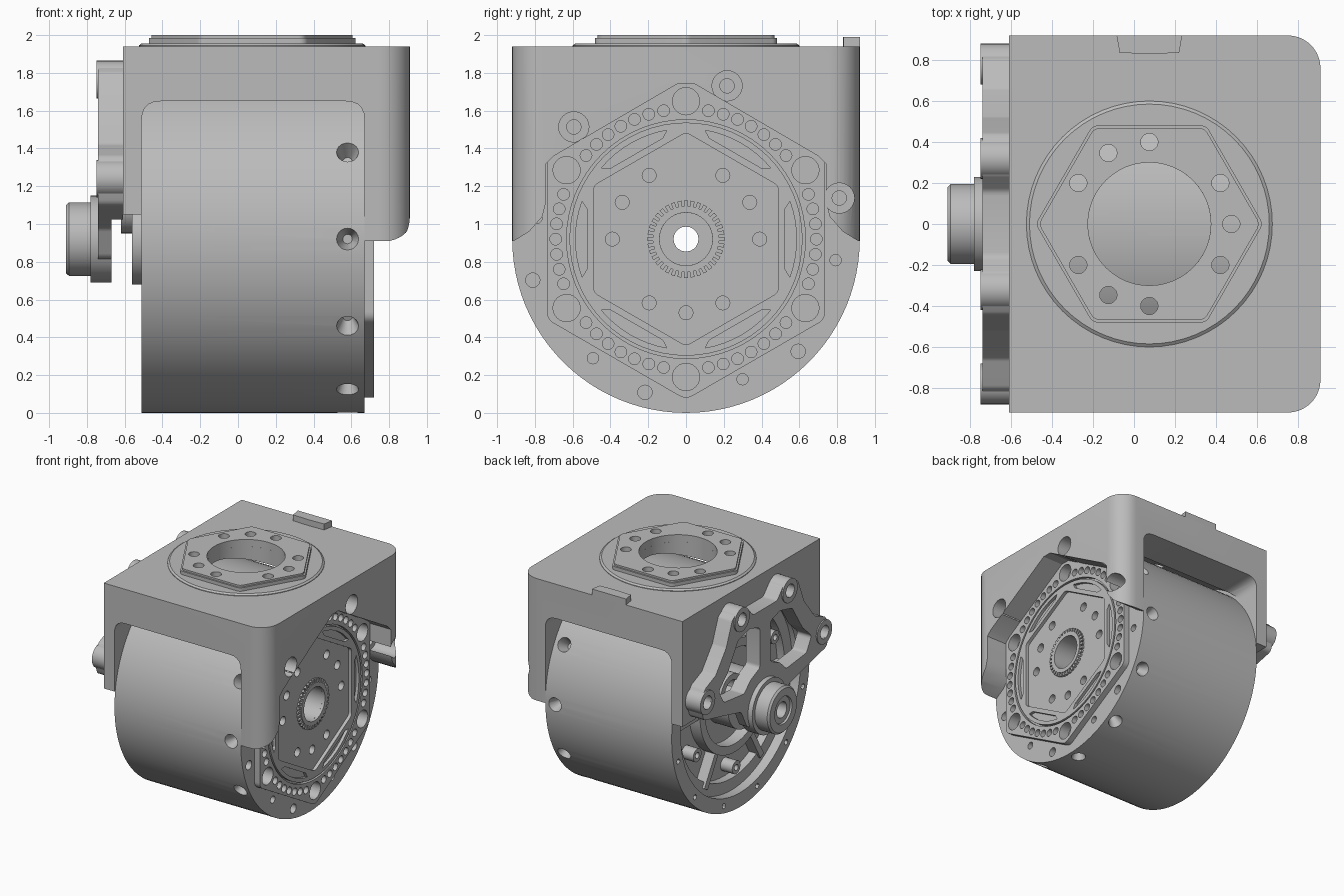
import bpy, bmesh, math
from mathutils import Matrix, Vector

old = bpy.data.objects.get("Cube")
if old:
    bpy.data.objects.remove(old, do_unlink=True)

grey = bpy.data.materials.new("machined_grey")
grey.use_nodes = True
COLOR = (0.5, 0.5, 0.5, 1)
grey.diffuse_color = COLOR
grey.node_tree.nodes["Principled BSDF"].inputs["Base Color"].default_value = COLOR

CZ = 0.92          # height of the main axis
TX = 0.075         # x of the top flange axis


def place(axis, u, v, w):
    return {"X": (w, u, v), "Y": (u, w, v), "Z": (u, v, w)}[axis]


def finish(name, bm):
    bmesh.ops.recalc_face_normals(bm, faces=bm.faces)
    mesh = bpy.data.meshes.new(name)
    bm.to_mesh(mesh)
    bm.free()
    mesh.materials.append(grey)
    ob = bpy.data.objects.new(name, mesh)
    bpy.context.collection.objects.link(ob)
    return ob


def circle(u, v, r, n=20):
    return [(u + r * math.cos(2 * math.pi * i / n), v + r * math.sin(2 * math.pi * i / n)) for i in range(n)]


def polar(r, deg, u=0, v=CZ):
    a = math.radians(deg)
    return u + r * math.cos(a), v + r * math.sin(a)


def rounded(pts, r, n=5):
    """Round the corners of a polygon."""
    out = []
    for i, p in enumerate(pts):
        p, a, b = Vector(p), Vector(pts[i - 1]), Vector(pts[(i + 1) % len(pts)])
        da, db = (a - p).normalized(), (b - p).normalized()
        t = min(r / math.tan(da.angle(db) / 2), (a - p).length * .45, (b - p).length * .45)
        s, e = p + da * t, p + db * t
        for k in range(n + 1):
            f = k / n
            out.append(tuple(s * (1 - f) ** 2 + p * 2 * f * (1 - f) + e * f * f))
    return out


def prism(name, loops, a, b, axis="X"):
    bm = bmesh.new()
    for loop in loops:
        lo = [bm.verts.new(place(axis, u, v, a)) for u, v in loop]
        hi = [bm.verts.new(place(axis, u, v, b)) for u, v in loop]
        bm.faces.new(lo)
        bm.faces.new(hi)
        for i in range(len(loop)):
            bm.faces.new((lo[i - 1], lo[i], hi[i], hi[i - 1]))
    return finish(name, bm)


def lathe(name, profile, axis="X", u=0, v=CZ, n=64):
    """Spin a closed (radius, height) profile into a ring."""
    bm = bmesh.new()
    rings = [[bm.verts.new(place(axis, *polar(r, 360 * i / n, u, v), w)) for r, w in profile] for i in range(n)]
    for i in range(n):
        for j in range(len(profile)):
            bm.faces.new((rings[i - 1][j - 1], rings[i - 1][j], rings[i][j], rings[i][j - 1]))
    return finish(name, bm)


def band(name, ri, ro, a, b, **kw):
    return lathe(name, [(ri, a), (ro, a), (ro, b), (ri, b)], **kw)


def cut(ob, cutter, keep=False):
    mod = ob.modifiers.new("cut", "BOOLEAN")
    mod.object, mod.operation, mod.solver = cutter, "DIFFERENCE", "EXACT"
    bpy.context.view_layer.objects.active = ob
    bpy.ops.object.modifier_apply(modifier=mod.name)
    if not keep:
        bpy.data.objects.remove(cutter, do_unlink=True)


def mirror(pts):
    return pts + [(-u, v) for u, v in reversed(pts)]


def hexagon(r, start, u=0, v=CZ, soft=.05):
    return rounded([polar(r, start + 60 * k, u, v) for k in range(6)], soft)


# Drum body with an open recess on one end and a bore
body = prism("drum_body", [circle(0, CZ, .92, 96)], -.51, .67)
cut(body, prism("c", [circle(0, CZ, .8, 64)], -.7, -.36))
cut(body, prism("c", [circle(0, CZ, .14, 40)], -1, 1))
bolts = [circle(*polar(.84, 15 + 60 * k), .038) for k in range(6)]
bolts += [circle(*polar(.8, 60 * k - 8), .03) for k in range(6)]
cut(body, prism("c", bolts, .6, .8))
cut(body, prism("c", [circle(*polar(.86, 15 + 30 * k), .022, 12) for k in range(12)], -.6, -.46))
bm = bmesh.new()
for k in range(12):  # countersunk radial screw holes
    turn = Matrix.Translation((.58, 0, CZ)) @ Matrix.Rotation(math.radians(30 * k), 4, "X")
    bmesh.ops.create_cone(bm, cap_ends=True, segments=20, radius1=.025, radius2=.065, depth=.12,
                          matrix=turn @ Matrix.Translation((0, 0, .88)))
cut(body, finish("c", bm))

# Hexagonal output plate with its hole pattern
plate = prism("output_plate", [hexagon(.85, 90, soft=.07)], .67, .72)
rim_holes = [circle(*polar(.73, 30 + 60 * k), .072, 24) for k in range(6)]
rim_holes += [circle(*polar(.69, 60 * k + 6.7 * j), .031, 14) for k in range(6) for j in range(-3, 4)]
slots = []
for k in range(6):
    arc = [polar(.585, 60 * k + d) for d in range(-20, 21, 5)]
    slots.append(arc + [polar(.525 / math.cos(math.radians(d)), 60 * k + d) for d in (17, 0, -17)])
face_holes = [circle(*polar(.39, d), .037, 16) for d in (0, 30, 60, 120, 150, 180, 240, 270, 300)]
cut(plate, prism("c", [hexagon(.565, 90)], .692, .8))
cut(plate, band("c", .617, .632, .69, .8))
cut(plate, prism("c", [circle(0, CZ, .14, 40)], .6, .8))
cut(plate, prism("c", slots, .695, .8))
holes = prism("c", rim_holes + face_holes, .63, .8)
cut(plate, holes, keep=True)
cut(body, holes)

# Toothed hub ring in the output plate
band("hub_ring", .14, .175, .65, .715)
prism("hub_teeth", [[polar(r, 10 * k + d) for r, d in ((.17, -3), (.205, -3), (.205, 3), (.17, 3))]
                    for k in range(36)], .68, .71)

# Bracket housing
house = prism("bracket_housing", [rounded([(-.61, -.92), (.91, -.92), (.91, .92), (-.61, .92)], .16, 8)],
              .91, 1.94, "Z")
bpy.data.objects.remove(house, do_unlink=True)
outline = [(-.61, .92), (-.61, -.92)]
outline += [polar(.16, d, .75, -.76) for d in range(-90, 1, 10)] + [polar(.16, d, .75, .76) for d in range(0, 91, 10)]
house = prism("bracket_housing", [outline], .91, 1.94, "Z")
cut(house, prism("c", [rounded([(-.51, .3), (.67, .3), (.67, 1.65), (-.51, 1.65)], .1)], -1.2, 1.2, "Y"))
cut(house, prism("c", [circle(0, CZ, .945, 96)], -.51, .67))
notch = mirror([(1.1, .5), (1.1, .85), (.92, .905), (.83, .96), (.76, 1.04), (.74, 1.12), (.74, 1.32), (.7, 1.36), (.04, 1.745)])
cut(house, prism("c", [notch], .6, 1.2))
cut(house, prism("c", [circle(*polar(.84, d), .08, 24) for d in (15, 75, 135)], .6, 1.2))
cut(house, prism("c", [circle(0, CZ, .76, 64)], -.8, -.45))
cut(house, prism("c", [[(-1.2, .5), (1.2, .5), (1.2, 1.05), (-1.2, 1.05)]], -.8, -.505))
corner = [polar(.07, d, .84, .98) for d in range(0, -91, -15)] + [(.84, .8), (1, .8), (1, .98)]
cut(house, prism("c", [corner], -1.2, 1.2, "Y"))

# Top flange: chamfered disc, hexagonal pad, bolt holes and rear tab
disc = lathe("flange_disc", [(.3, 1.93), (.6, 1.93), (.6, 1.945), (.585, 1.956), (.3, 1.956)], "Z", TX, 0)
pad = prism("flange_pad", [hexagon(.555, 0, TX, 0)], 1.95, 1.985, "Z")
pad_top = prism("flange_pad_top", [hexagon(.54, 0, TX, 0)], 1.985, 2.0, "Z")
top_holes = [circle(*polar(.4, d, TX, 0), .042) for d in (0, 30, 90, 120, 150, 210, 240, 270, 330)]
top_cut = prism("c", top_holes + [circle(TX, 0, .3, 48)], 1.6, 2.2, "Z")
bolt_cut = prism("c", top_holes, 1.6, 2.2, "Z")
for part in (house, pad, pad_top):
    cut(part, top_cut, keep=True)
cut(disc, bolt_cut)
bpy.data.objects.remove(top_cut, do_unlink=True)
prism("rear_tab", [[(-.085, .92), (-.07, .835), (.075, .83), (.22, .835), (.235, .92)]], 1.93, 1.99, "Z")

# Side cover: scalloped arch with ears, windows and a central hub
arch = mirror([(.1, .8), (.24, .82), (.32, .98), (.6, 1.05), (.82, 1.1), (.87, 1.25), (.8, 1.36), (.66, 1.42),
               (.52, 1.6), (.44, 1.8), (.36, 1.85), (.24, 1.83), (.16, 1.74)])
cover = prism("side_cover", [rounded(arch, .05, 3)], -.74, -.61)
window = [(.07, 1.6), (.2, 1.64), (.36, 1.6), (.5, 1.38), (.62, 1.27), (.55, 1.15), (.28, 1.12), (.2, 1.2), (.07, 1.26)]
cut(cover, prism("c", [rounded(window, .04), rounded([(-u, v) for u, v in window], .04)], -.9, -.5))
cut(cover, prism("c", [[(-.5, .5), (.5, .5), (.5, 1.06), (-.5, 1.06)]], -.67, -.5))
ears = [(s * u, v) for s in (-1, 1) for u, v in ((.32, 1.765), (.78, 1.24))]
cut(cover, prism("c", [circle(u, v, .055) for u, v in ears] + [circle(0, CZ, .066)], -.9, -.5))
for u, v in ears:
    band("cover_ear", .055, .1, -.75, -.6, u=u, v=v, n=28)

# Output shaft on the cover
band("shaft_flange", .066, .23, -.78, -.67)
lathe("output_shaft", [(.066, -.77), (.195, -.77), (.195, -.895), (.18, -.91), (.115, -.91), (.11, -.895), (.066, -.895)])

# Gearing inside the open end of the drum
band("bearing_ring", .14, .24, -.36, -.56)
band("gear_ring", .4, .47, -.35, -.46)
band("outer_step", .7, .81, -.35, -.43)
band("idler_tube", .1, .15, -.62, -.36, u=.27, v=1.1, n=32)
for k in range(6):
    u, v = polar(.6, 30 + 60 * k)
    band("inner_boss", .025, .055, -.35, -.47, u=u, v=v, n=20)
    rib = [polar(r, 60 * k + d) for r, d in ((.45, -3), (.75, -2), (.75, 2), (.45, 3))]
    prism("inner_rib", [rib], -.35, -.45)

# Smooth shading with sharp edges kept
bpy.ops.object.select_all(action="DESELECT")
for ob in bpy.context.scene.objects:
    if ob.type == "MESH" and grey.name in ob.data.materials:
        ob.select_set(True)
        bpy.context.view_layer.objects.active = ob
bpy.ops.object.shade_smooth_by_angle(angle=math.radians(30))
